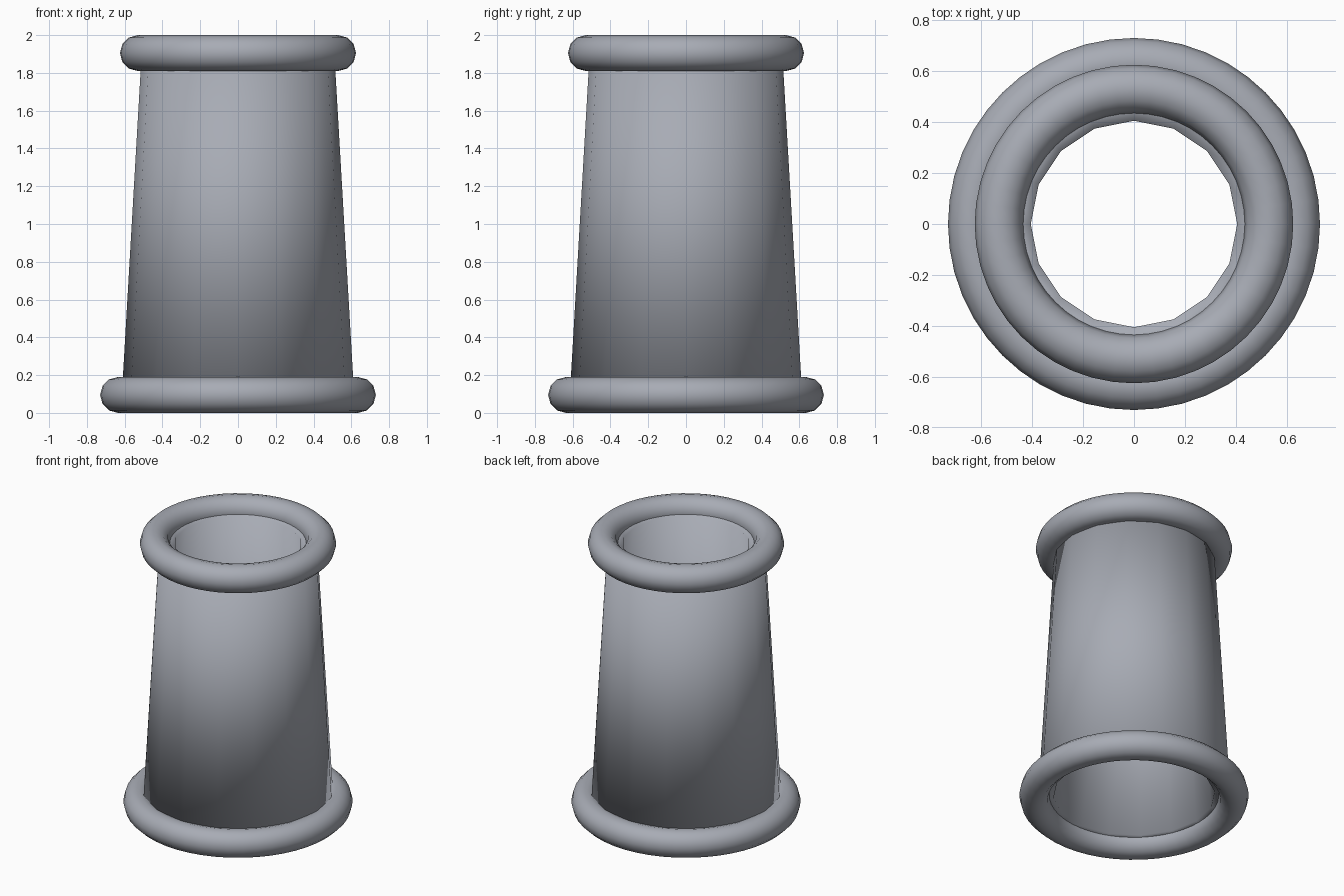
import bpy
import bmesh
import math

default = bpy.data.objects.get("Cube")
if default:
    bpy.data.objects.remove(default, do_unlink=True)

grey = bpy.data.materials.new("blue grey")
grey.use_nodes = True
colour = (0.39, 0.41, 0.46, 1.0)
grey.diffuse_color = colour
grey.node_tree.nodes["Principled BSDF"].inputs["Base Color"].default_value = colour

RIM = 0.095              # thickness radius of both rims
LOW, HIGH = RIM, 2 - RIM  # rim centre heights


def revolve(name, profile, sides):
    """Turn a closed (radius, height) profile around the z axis."""
    bm = bmesh.new()
    rings = []
    for i in range(sides):
        a = math.tau * i / sides
        rings.append([bm.verts.new((r * math.cos(a), r * math.sin(a), z))
                      for r, z in profile])
    count = len(profile)
    for i in range(sides):
        here, there = rings[i], rings[(i + 1) % sides]
        for j in range(count):
            k = (j + 1) % count
            face = bm.faces.new((here[j], there[j], there[k], here[k]))
            face.smooth = True
    bmesh.ops.recalc_face_normals(bm, faces=bm.faces)
    mesh = bpy.data.meshes.new(name)
    bm.to_mesh(mesh)
    bm.free()
    mesh.materials.append(grey)
    obj = bpy.data.objects.new(name, mesh)
    bpy.context.collection.objects.link(obj)
    return obj


def rim(name, radius, height, steps=12):
    """Round ring with a circular cross-section."""
    angles = [math.tau * i / steps for i in range(steps)]
    revolve(name, [(radius + RIM * math.cos(a), height + RIM * math.sin(a))
                   for a in angles], 48)


# Hollow tapered tube, smooth shaded over its ends
revolve("tapered_tube",
        [(0.615, LOW), (0.51, HIGH), (0.405, HIGH), (0.515, LOW)], 16)

# Rounded rims at both ends
rim("bottom_rim", 0.635, LOW)
rim("top_rim", 0.53, HIGH)
